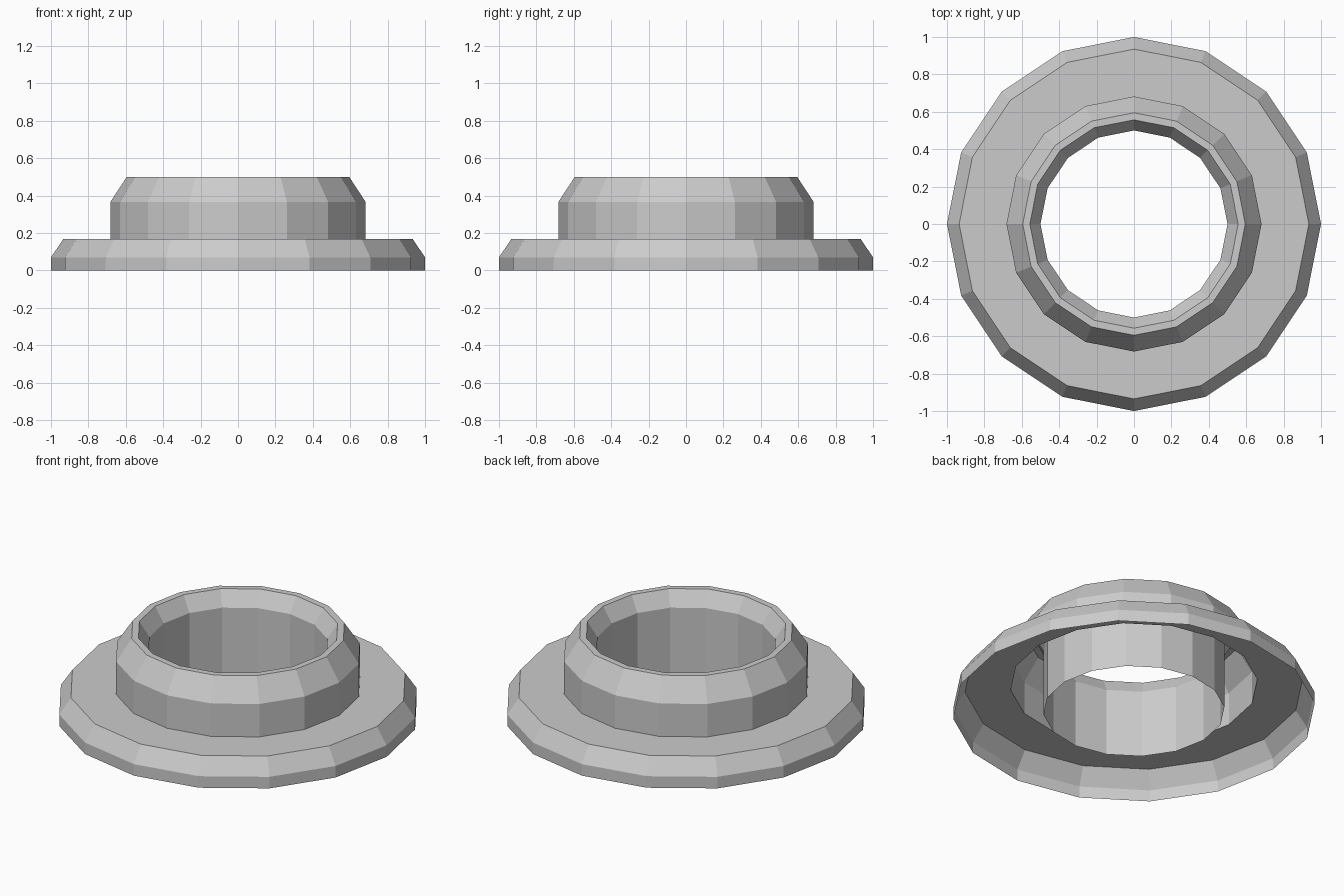
import bpy, bmesh, math

if "Cube" in bpy.data.objects:
    bpy.data.objects.remove(bpy.data.objects["Cube"])

SIDES = 16

# Profile (radius, height): outer rim, flange, collar, lip, then down the bore; open underneath
profile = [
    (1.0, 0.0), (1.0, 0.07), (0.935, 0.167),
    (0.682, 0.167), (0.682, 0.367), (0.595, 0.5),
    (0.557, 0.5), (0.5, 0.41), (0.5, 0.0),
]


def lathe(name, points, sides):
    bm = bmesh.new()
    rings = []
    for i in range(sides):
        a = 2 * math.pi * i / sides
        rings.append([bm.verts.new((r * math.cos(a), r * math.sin(a), z)) for r, z in points])
    for i, ring in enumerate(rings):
        nxt = rings[(i + 1) % sides]
        for j in range(len(points) - 1):
            bm.faces.new((ring[j], nxt[j], nxt[j + 1], ring[j + 1]))
    mesh = bpy.data.meshes.new(name)
    bm.to_mesh(mesh)
    bm.free()
    obj = bpy.data.objects.new(name, mesh)
    bpy.context.collection.objects.link(obj)
    return obj


# Flanged collar as a single faceted shell
lathe("flanged_collar", profile, SIDES)
